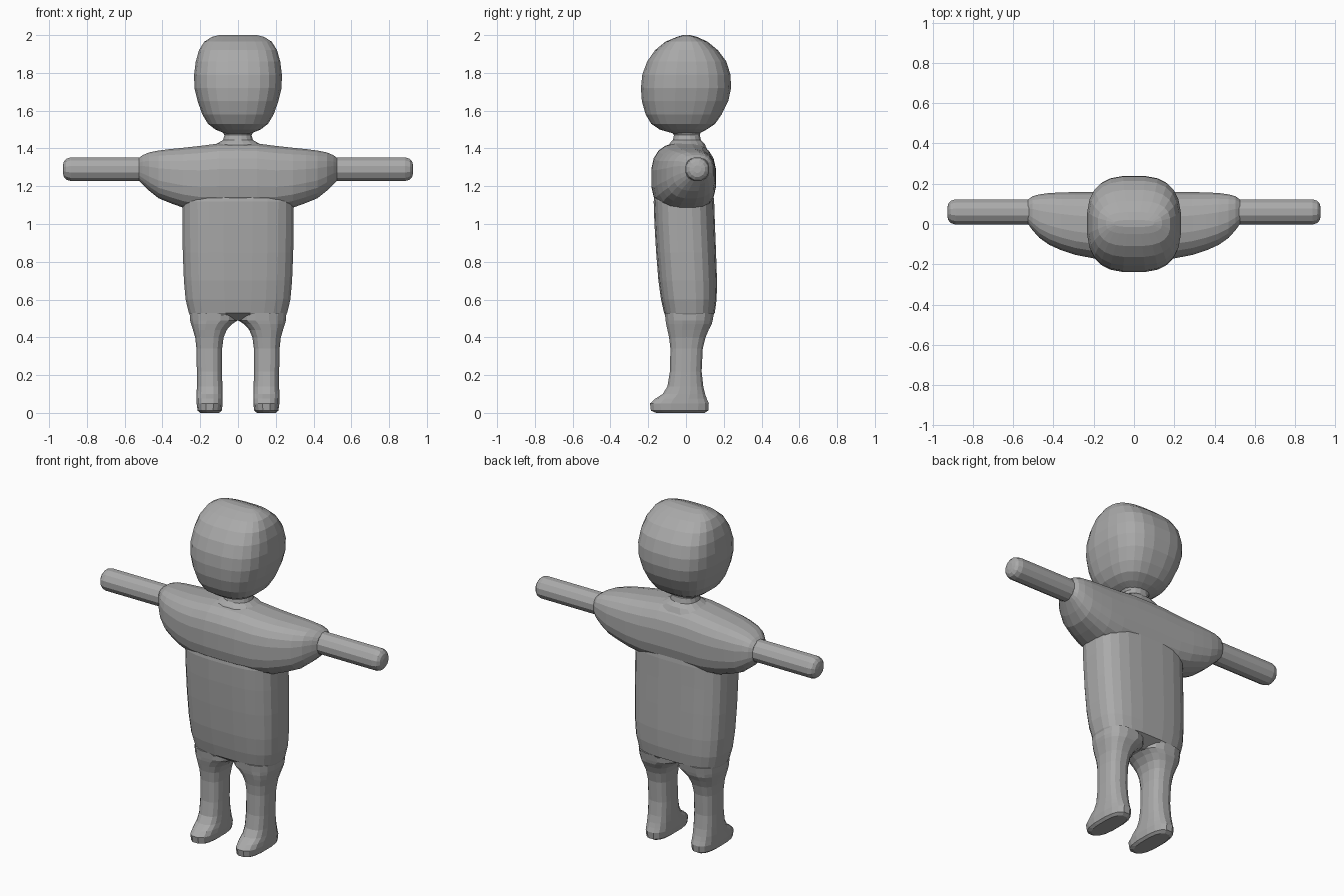
import bpy
import bmesh
from math import cos, sin, pi, copysign

cube = bpy.data.objects.get("Cube")
if cube:
    bpy.data.objects.remove(cube)

# One plain grey for the whole figure
grey = bpy.data.materials.new("plain grey")
grey.use_nodes = True
colour = (0.4, 0.4, 0.4, 1)
grey.diffuse_color = colour
grey.node_tree.nodes["Principled BSDF"].inputs["Base Color"].default_value = colour


def power(value, exponent):
    return copysign(abs(value) ** exponent, value)


def loft(name, rings, axis="z", sides=20, square=2.0, mirror=False, open_start=False):
    """Skin rounded-box rings; each ring is (position, a_min, a_max, b_min, b_max)."""
    bm = bmesh.new()
    loops = []
    for t, a_min, a_max, b_min, b_max in rings:
        loop = []
        for i in range(sides):
            angle = 2 * pi * (i + 0.5) / sides
            a = (a_min + a_max) / 2 + (a_max - a_min) / 2 * power(cos(angle), 2 / square)
            b = (b_min + b_max) / 2 + (b_max - b_min) / 2 * power(sin(angle), 2 / square)
            loop.append(bm.verts.new((a, b, t) if axis == "z" else (t, a, b)))
        loops.append(loop)
    for low, high in zip(loops, loops[1:]):
        for i in range(sides):
            j = (i + 1) % sides
            bm.faces.new((low[i], low[j], high[j], high[i]))
    if not open_start:
        bm.faces.new(loops[0][::-1])
    bm.faces.new(loops[-1])
    bmesh.ops.recalc_face_normals(bm, faces=bm.faces)
    mesh = bpy.data.meshes.new(name)
    bm.to_mesh(mesh)
    bm.free()
    mesh.materials.append(grey)
    obj = bpy.data.objects.new(name, mesh)
    bpy.context.collection.objects.link(obj)
    if mirror:
        obj.modifiers.new("mirror", "MIRROR").use_axis[0] = True
    return obj


def upright(rows):
    """Turn (z, half width, back, front) rows into rings centred on x."""
    return [(z, -w, w, y0, y1) for z, w, y0, y1 in rows]


# Head: rounded block with a ridge-like crown
loft("head", upright([
    (1.48, .07, -.07, .07), (1.5, .12, -.14, .11), (1.53, .16, -.185, .155),
    (1.58, .19, -.215, .19), (1.65, .215, -.235, .225), (1.72, .232, -.24, .24),
    (1.79, .234, -.233, .237), (1.86, .225, -.207, .215), (1.92, .208, -.165, .17),
    (1.965, .18, -.11, .115), (1.99, .14, -.05, .06), (2, .1, -.015, .02),
]), sides=24, square=2.8)

# Neck flares into the shoulders
loft("neck", upright([
    (1.38, .2, -.12, .12), (1.425, .115, -.09, .1), (1.445, .08, -.07, .08),
    (1.47, .073, -.065, .075), (1.5, .09, -.08, .08),
]), sides=16, square=2.3)

# Shoulders: mirrored half running out to the sleeve ends
loft("shoulders", [
    (0, -.185, .16, 1.06, 1.43), (.1, -.183, .16, 1.06, 1.428),
    (.2, -.172, .16, 1.065, 1.415), (.29, -.155, .16, 1.085, 1.405),
    (.36, -.132, .158, 1.11, 1.398), (.42, -.105, .155, 1.135, 1.39),
    (.47, -.07, .148, 1.175, 1.38), (.505, -.03, .138, 1.21, 1.365),
    (.525, -.002, .122, 1.23, 1.35),
], axis="x", square=2.7, mirror=True, open_start=True)

# Arms: straight rods with rounded tips
loft("arms", [
    (x, .06 - r, .06 + r, 1.29 - r, 1.29 + r)
    for x, r in ((.49, .065), (.885, .065), (.91, .057), (.922, .042), (.927, .02))
], axis="x", sides=12, mirror=True)

# Torso narrows toward the hips
torso = loft("torso", upright([
    (.48, .235, -.1, .13), (.53, .262, -.117, .153), (.6, .279, -.133, .163),
    (.7, .288, -.147, .165), (.85, .294, -.159, .16), (1, .296, -.168, .154),
    (1.12, .297, -.172, .15), (1.2, .28, -.16, .14),
]), sides=24, square=3)

# Crotch: pinch the lower middle edge inward
for vert in torso.data.vertices:
    if abs(vert.co.x) < .12 and vert.co.z < .5:
        vert.co.y *= .6
        vert.co.z += .01

# Legs and forward-pointing feet
loft("legs", [
    (0, .1, .2, -.16, .1), (.012, .085, .215, -.188, .12), (.05, .08, .22, -.193, .123),
    (.075, .08, .22, -.165, .112), (.1, .081, .22, -.125, .103), (.14, .082, .219, -.1, .093),
    (.22, .083, .219, -.086, .084), (.34, .083, .221, -.084, .09), (.4, .075, .228, -.091, .105),
    (.44, .058, .24, -.1, .122), (.47, .03, .25, -.107, .138), (.49, 0, .256, -.11, .143),
    (.53, 0, .258, -.114, .15),
], sides=16, square=2.6, mirror=True)
